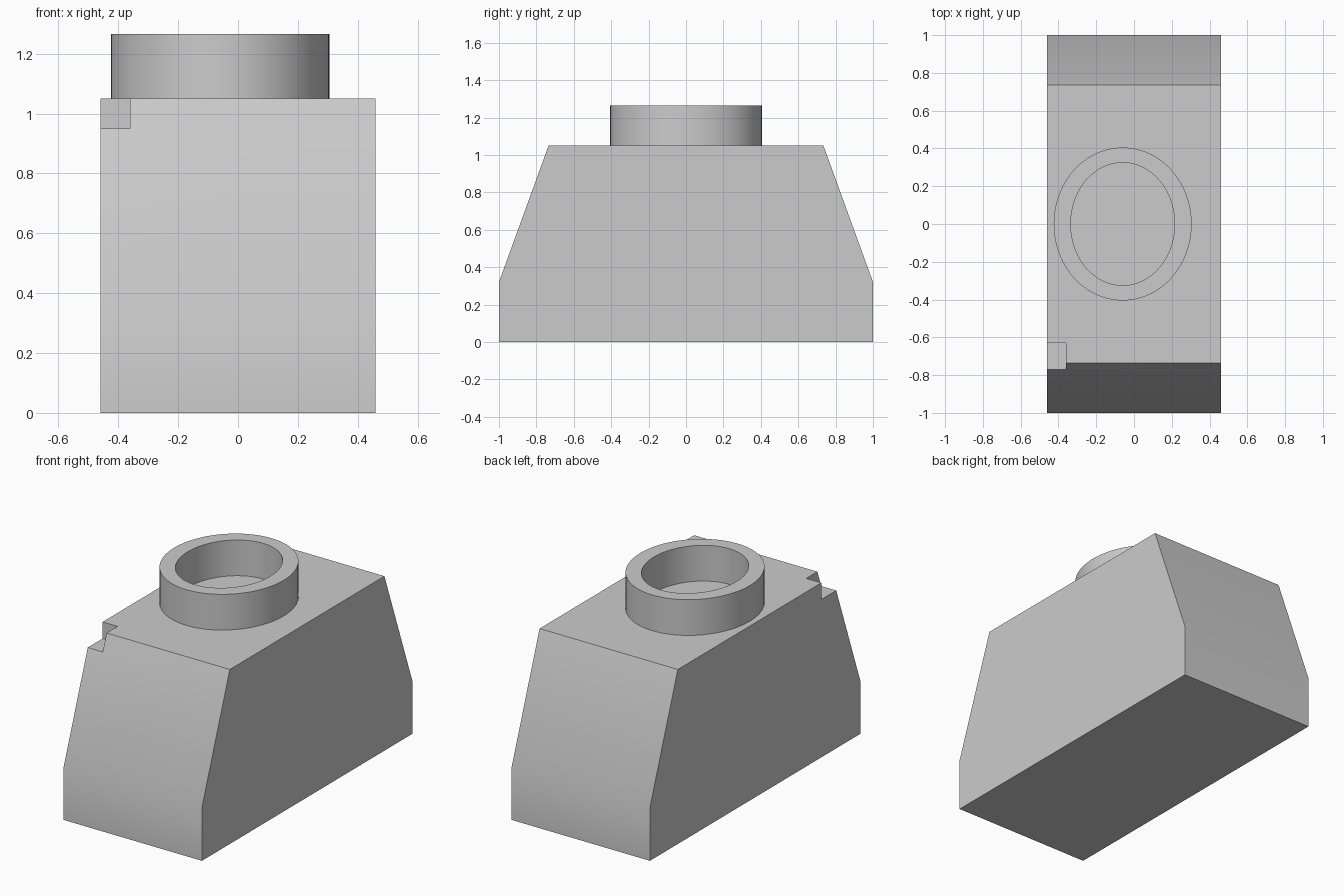
import bpy
import bmesh
import math

default = bpy.data.objects.get("Cube")
if default:
    bpy.data.objects.remove(default, do_unlink=True)

# One plain grey for the whole model
grey = bpy.data.materials.new("plain_grey")
grey.use_nodes = True
grey.diffuse_color = (0.6, 0.6, 0.6, 1)
grey.node_tree.nodes["Principled BSDF"].inputs["Base Color"].default_value = (0.6, 0.6, 0.6, 1)

HALF_WIDTH = 0.46
TOP = 1.05


def make_object(name, bm):
    bmesh.ops.recalc_face_normals(bm, faces=bm.faces)
    mesh = bpy.data.meshes.new(name)
    bm.to_mesh(mesh)
    bm.free()
    mesh.materials.append(grey)
    obj = bpy.data.objects.new(name, mesh)
    bpy.context.collection.objects.link(obj)
    return obj


def activate(obj):
    bpy.ops.object.select_all(action='DESELECT')
    obj.select_set(True)
    bpy.context.view_layer.objects.active = obj


def prism(name, profile, x0, x1):
    """Extrude a (y, z) profile from x0 to x1."""
    bm = bmesh.new()
    face = bm.faces.new([bm.verts.new((x0, y, z)) for y, z in profile])
    result = bmesh.ops.extrude_face_region(bm, geom=[face])
    verts = [v for v in result["geom"] if isinstance(v, bmesh.types.BMVert)]
    bmesh.ops.translate(bm, verts=verts, vec=(x1 - x0, 0, 0))
    return make_object(name, bm)


# Tapered block: upright lower walls, sloped front and back
half = [(1.0, 0), (1.0, 0.32), (0.735, TOP)]
body = prism("tapered_block", half + [(-y, z) for y, z in reversed(half)],
             -HALF_WIDTH, HALF_WIDTH)

# Square notch in the front right top corner
cutter = prism("notch_cutter", [(-1.1, 0.95), (-0.63, 0.95), (-0.63, 1.2), (-1.1, 1.2)],
               -0.6, -0.36)
cutter.hide_render = True
notch = body.modifiers.new("corner_notch", 'BOOLEAN')
notch.operation = 'DIFFERENCE'
notch.solver = 'EXACT'
notch.object = cutter
activate(body)
bpy.ops.object.modifier_apply(modifier=notch.name)
bpy.data.objects.remove(cutter, do_unlink=True)

# Raised oval ring on the top face
SEGMENTS = 96
CENTRE_X = -0.06
bm = bmesh.new()
section = [(0.365, 0.405, TOP), (0.365, 0.405, 1.265),
           (0.275, 0.325, 1.265), (0.275, 0.325, TOP)]
loops = []
for rx, ry, z in section:
    loops.append([bm.verts.new((CENTRE_X + rx * math.cos(a), ry * math.sin(a), z))
                  for a in (2 * math.pi * i / SEGMENTS for i in range(SEGMENTS))])
for k in range(4):
    lower, upper = loops[k], loops[(k + 1) % 4]
    for i in range(SEGMENTS):
        j = (i + 1) % SEGMENTS
        bm.faces.new((lower[i], lower[j], upper[j], upper[i]))
ring = make_object("raised_ring", bm)

for obj in (body, ring):
    activate(obj)
    bpy.ops.object.shade_smooth_by_angle(angle=math.radians(30))
